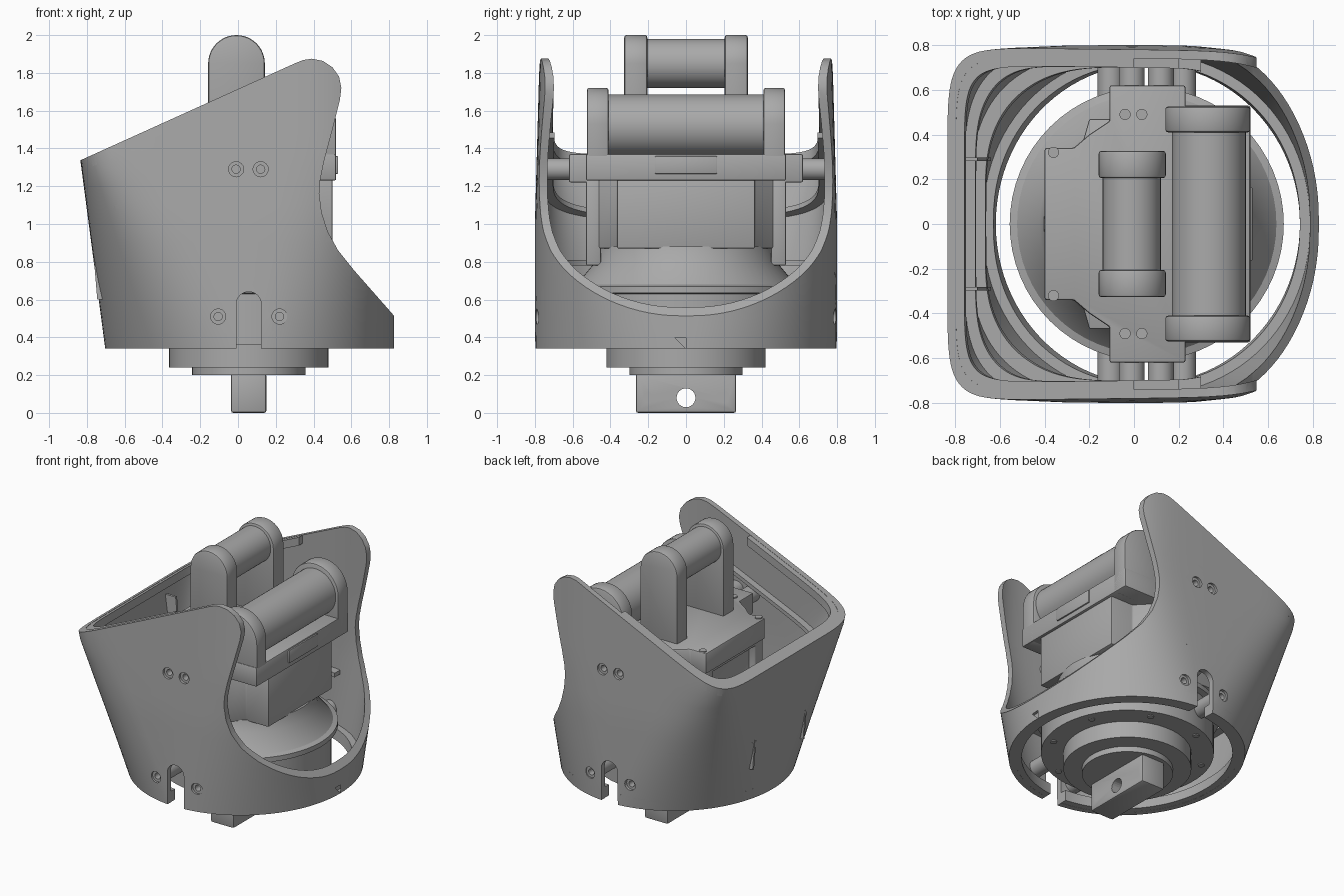
import bpy, bmesh, math
from mathutils import Matrix, Vector

if "Cube" in bpy.data.objects:
    bpy.data.objects.remove(bpy.data.objects["Cube"])

GREY = bpy.data.materials.new("plain_grey")
GREY.use_nodes = True
GREY.diffuse_color = (0.4, 0.4, 0.4, 1)
GREY.node_tree.nodes["Principled BSDF"].inputs["Base Color"].default_value = (0.4, 0.4, 0.4, 1)
CX = 0.057  # axis of the round parts


def add(name, bm):
    bmesh.ops.recalc_face_normals(bm, faces=bm.faces[:])
    mesh = bpy.data.meshes.new(name)
    bm.to_mesh(mesh)
    bm.free()
    ob = bpy.data.objects.new(name, mesh)
    bpy.context.collection.objects.link(ob)
    mesh.materials.append(GREY)
    return ob


def activate(ob):
    bpy.ops.object.select_all(action='DESELECT')
    ob.select_set(True)
    bpy.context.view_layer.objects.active = ob


def smooth(ob, bevel=0):
    activate(ob)
    if bevel:
        m = ob.modifiers.new("bevel", 'BEVEL')
        m.width, m.segments, m.limit_method = bevel, 2, 'ANGLE'
        bpy.ops.object.modifier_apply(modifier=m.name)
    bpy.ops.object.shade_smooth_by_angle(angle=math.radians(32))
    return ob


def boolean(ob, cutter, op='DIFFERENCE'):
    activate(ob)
    m = ob.modifiers.new("cut", 'BOOLEAN')
    m.operation, m.solver, m.object = op, 'EXACT', cutter
    bpy.ops.object.modifier_apply(modifier=m.name)
    bpy.data.objects.remove(cutter)


def prism(name, pts, lo, hi, axis='Y'):
    """Extrude an (x, z) outline along Y or an (x, y) outline along Z."""
    bm = bmesh.new()
    put = (lambda p: (p[0], lo, p[1])) if axis == 'Y' else (lambda p: (p[0], p[1], lo))
    face = bm.faces.new([bm.verts.new(put(p)) for p in pts])
    top = bmesh.ops.extrude_face_region(bm, geom=[face])
    move = Vector((0, hi - lo, 0)) if axis == 'Y' else Vector((0, 0, hi - lo))
    bmesh.ops.translate(bm, verts=[v for v in top['geom'] if isinstance(v, bmesh.types.BMVert)], vec=move)
    return add(name, bm)


def box(name, x0, x1, y0, y1, z0, z1):
    return prism(name, [(x0, y0), (x1, y0), (x1, y1), (x0, y1)], z0, z1, 'Z')


def rod(name, centre, r, length, axis='Y', sides=32):
    bm = bmesh.new()
    bmesh.ops.create_cone(bm, cap_ends=True, segments=sides, radius1=r, radius2=r, depth=length)
    turn = {'X': Matrix.Rotation(math.pi / 2, 4, 'Y'), 'Y': Matrix.Rotation(math.pi / 2, 4, 'X'), 'Z': Matrix()}[axis]
    bm.transform(Matrix.Translation(centre) @ turn)
    return add(name, bm)


def lathe(name, profile, sides=64):
    bm = bmesh.new()
    vs = [bm.verts.new((r, 0, z)) for r, z in profile]
    edges = [bm.edges.new(e) for e in zip(vs, vs[1:])]
    bmesh.ops.spin(bm, geom=vs + edges, cent=(0, 0, 0), axis=(0, 0, 1), angle=2 * math.pi, steps=sides)
    bmesh.ops.remove_doubles(bm, verts=bm.verts[:], dist=1e-5)
    bm.transform(Matrix.Translation((CX, 0, 0)))
    return add(name, bm)


def arch(cx, cz, r, bottom):
    """Plate outline with a round top."""
    arc = [(cx + r * math.cos(math.pi * i / 24), cz + r * math.sin(math.pi * i / 24)) for i in range(25)]
    return [(cx + r, bottom)] + arc + [(cx - r, bottom)]


# Shell wall: a circle below that blends into a rounded square above
def section(z, inset, n=96):
    f = min(1, (z - 0.34) / 1.0)
    half_y = 0.8 - 0.025 * max(0, (z - 1.0) / 0.9) - inset
    pts = []
    for i in range(n):
        c, s = math.cos(2 * math.pi * i / n), math.sin(2 * math.pi * i / n)
        half_x, power = (0.77, 4) if c > 0 else (0.76 + 0.132 * (z - 0.34), 9)
        blend = lambda v: math.copysign((1 - f) * abs(v) + f * abs(v) ** (2 / power), v)
        pts.append((CX + (half_x - inset) * blend(c), half_y * blend(s), z))
    return pts


def wall(name, inset, outline):
    bm = bmesh.new()
    levels = [0.3 + 0.1 * i for i in range(18)]
    stack = [section(z, 0) for z in levels] + [section(z, inset) for z in reversed(levels)]
    loops = [[bm.verts.new(p) for p in ring] for ring in stack]
    for a, b in zip(loops, loops[1:] + loops[:1]):
        for i in range(len(a)):
            j = (i + 1) % len(a)
            bm.faces.new((a[i], a[j], b[j], b[i]))
    ob = add(name, bm)
    boolean(ob, prism("outline_cutter", outline, -1, 1), 'INTERSECT')
    return ob


slope = lambda x: 1.337 + 0.452 * (x + 0.835)
shell = wall("shell", 0.04, [
    (-1, 0.34), (-1, slope(-1)), (0.3, slope(0.3)), (0.345, 1.868), (0.39, 1.875), (0.45, 1.863),
    (0.5, 1.83), (0.535, 1.78), (0.547, 1.72), (0.54, 1.66), (0.5, 1.5), (0.455, 1.33), (0.435, 1.23),
    (0.43, 1.16), (0.443, 1.06), (0.475, 0.96), (0.53, 0.86), (0.61, 0.76), (0.83, 0.51), (0.95, 0.38), (0.95, 0.34)])


def band(drop, depth, end):
    return [(-1, slope(-1) - drop), (end, slope(end) - drop), (end, slope(end) - drop - depth), (-1, slope(-1) - drop - depth)]


ribs = [wall("shell_rim", 0.08, band(0.002, 0.06, 0.0)),
        wall("shell_upper_rib", 0.09, band(0.32, 0.03, 0.2)),
        wall("shell_middle_rib", 0.1, [(-1, 0.78), (0.3, 0.78), (0.3, 0.81), (-1, 0.81)]),
        wall("shell_foot_ring", 0.085, [(-1, 0.341), (1, 0.341), (1, 0.42), (-1, 0.42)])]

# Slots and screw seats in both sides of the shell
SCREWS = [(-0.01, 1.29), (0.12, 1.29), (-0.105, 0.51), (0.22, 0.51)]
for side in (-1, 1):
    for part in (shell, ribs[3]):
        lo, hi = sorted((side * 0.66, side * 0.9))
        boolean(part, prism("slot_cutter", arch(0.057, 0.575, 0.066, 0.2), lo, hi))
    for x, z in SCREWS:
        boolean(shell, rod("seat_cutter", (x, side * 0.8, z), 0.04, 0.16, sides=24))
        top = z > 1
        inner = 0.6 if top else 0.52
        post = rod("screw_post", (x, side * (inner + 0.775) / 2, z), 0.058, 0.775 - inner)
        boolean(post, rod("bore_cutter", (x, side * 0.77, z), 0.022, 0.1, sides=16))
        smooth(post)
for ob in [shell] + ribs:
    smooth(ob)
for y in (-0.29, 0.29):
    fin = [(-0.745, 0.6), (-0.64, 0.6), (-0.7, 1.25), (-0.8, 1.25)]
    prism("shell_fin", fin, y - 0.008, y + 0.008)

# Round base with its flange and dish
smooth(lathe("round_base", [(0, 0.2), (0.3, 0.2), (0.3, 0.24), (0.422, 0.24), (0.422, 0.36), (0.57, 0.36),
                            (0.57, 0.63), (0.613, 0.635), (0.613, 0.67), (0.58, 0.68), (0.48, 0.8), (0.46, 0.88), (0, 0.88)]))
for i in range(8):
    a = math.pi * (i + 0.5) / 4
    smooth(rod("base_screw", (CX + 0.51 * math.cos(a), 0.51 * math.sin(a), 0.358), 0.022, 0.01, 'Z', 16))

# Mounting tab with cross holes
tab = smooth(box("mounting_tab", -0.037, 0.15, -0.265, 0.265, 0, 0.21), 0.012)
for y, r in ((-0.2, 0.027), (0, 0.05), (0.2, 0.027)):
    boolean(tab, rod("hole_cutter", (0, y, 0.08), r, 1, 'X', 24))
smooth(tab)


def mirrored(half):
    return half + [(x, -y) for x, y in reversed(half)]


# Central body with rear pocket, and the deck above it
body = prism("central_body", mirrored([(0.5, 0.365), (0.32, 0.365), (0.22, 0.47), (-0.2, 0.47), (-0.24, 0.33), (-0.39, 0.33)]), 0.87, 1.25, 'Z')
boolean(body, box("pocket_cutter", -0.5, -0.34, -0.24, 0.24, 0.95, 1.2))
smooth(body, 0.008)
smooth(prism("deck", mirrored([(0.23, 0.62), (-0.11, 0.62), (-0.11, 0.46), (-0.2, 0.4), (-0.27, 0.34), (-0.4, 0.34)]), 1.22, 1.37, 'Z'), 0.01)
for side in (-1, 1):
    lo, hi = sorted((side * 0.45, side * 0.53))
    smooth(box("side_block", -0.1, 0.23, lo, hi, 0.78, 1.24), 0.01)
    for x, y in ((-0.36, 0.32), (-0.04, 0.49), (0.035, 0.49)):
        smooth(rod("deck_screw", (x, side * y, 1.372), 0.025, 0.012, 'Z', 16))

# Large cross roller in its saddle
smooth(box("roller_saddle", 0.1, 0.52, -0.53, 0.53, 1.23, 1.37), 0.01)
smooth(rod("large_roller", (0.335, 0, 1.52), 0.165, 0.86, sides=48))
smooth(box("saddle_clip", 0.5, 0.53, -0.165, 0.165, 1.265, 1.36), 0.006)
# Small cross roller between two upright arms
smooth(rod("small_roller", (-0.01, 0, 1.85), 0.13, 0.46, sides=48))
for side in (-1, 1):
    lo, hi = sorted((side * 0.41, side * 0.525))
    smooth(prism("roller_cheek", arch(0.33, 1.53, 0.19, 1.23), lo, hi), 0.012)
    lo, hi = sorted((side * 0.205, side * 0.327))
    smooth(prism("upright_arm", arch(-0.008, 1.85, 0.15, 1.3), lo, hi), 0.012)
